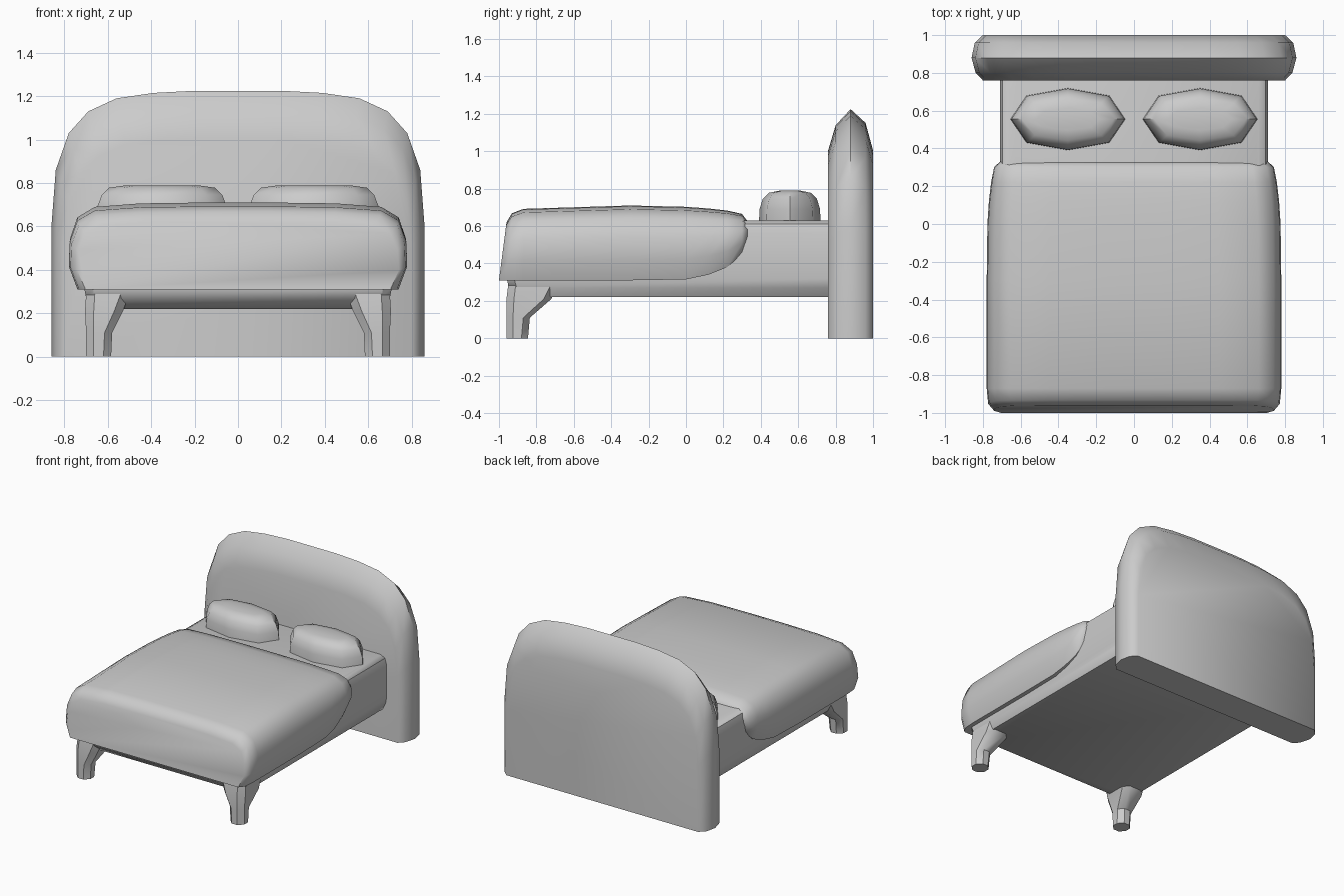
import bpy, bmesh, math

if "Cube" in bpy.data.objects:
    bpy.data.objects.remove(bpy.data.objects["Cube"])


def loft(name, rings, angle=40):
    """Skin a list of equal-length point rings and cap both ends."""
    bm = bmesh.new()
    loops = [[bm.verts.new(p) for p in ring] for ring in rings]
    n = len(loops[0])
    for a, b in zip(loops, loops[1:]):
        for i in range(n):
            j = (i + 1) % n
            bm.faces.new((a[i], a[j], b[j], b[i]))
    bm.faces.new(loops[0])
    bm.faces.new(loops[-1])
    bmesh.ops.recalc_face_normals(bm, faces=bm.faces)
    mesh = bpy.data.meshes.new(name)
    bm.to_mesh(mesh)
    bm.free()
    obj = bpy.data.objects.new(name, mesh)
    bpy.context.collection.objects.link(obj)
    bpy.ops.object.select_all(action='DESELECT')
    obj.select_set(True)
    bpy.context.view_layer.objects.active = obj
    bpy.ops.object.shade_smooth_by_angle(angle=math.radians(angle))
    return obj


def mirrored(half):
    """Right half profile, bottom to top, continued down the left side."""
    return half + [(-x, z) for x, z in reversed(half)]


def plan(x0, x1, y0, y1, c, z):
    """Rectangle with chamfered corners at height z."""
    return [(x0 + c, y0, z), (x1 - c, y0, z), (x1, y0 + c, z), (x1, y1 - c, z),
            (x1 - c, y1, z), (x0 + c, y1, z), (x0, y1 - c, z), (x0, y0 + c, z)]


# Headboard: arched outline lofted through its thickness, swelling in the middle
arch = mirrored([(.86, 0), (.86, .6), (.84, .86), (.78, 1.03), (.69, 1.13),
                 (.56, 1.19), (.39, 1.215), (.2, 1.225)])
loft("headboard", [[(x * sx, y, z * sz) for x, z in arch] for y, sx, sz in
                   [(.76, .93, .82), (.80, .975, .93), (.88, 1, 1),
                    (.96, .98, .94), (1.0, .93, .82)]], 50)

# Mattress and frame in one rounded block
loft("mattress_base", [plan(-x, x, y0, .84, c, z) for x, y0, c, z in
                       [(.675, -.89, .06, .22), (.70, -.945, .04, .27),
                        (.71, -.96, .04, .32), (.71, -.93, .04, .56),
                        (.695, -.90, .04, .61), (.66, -.88, .04, .63)]])

# Front legs flaring inward into the frame
for side, label in ((1, "right"), (-1, "left")):
    rings = [plan(.585, .70, -.96, -.845, .035, 0),
             plan(.58, .70, -.96, -.835, .035, .11),
             plan(.53, .705, -.96, -.72, .04, .21),
             plan(.50, .70, -.95, -.68, .04, .29)]
    loft("front_leg_" + label, [[(side * x, y, z) for x, y, z in r] for r in rings])

# Blanket: draped section along the bed, tapering to the mattress at its head end
drape = mirrored([(.74, 0), (.78, .28), (.775, .58), (.74, .83),
                  (.66, .95), (.45, .99), (.15, 1.0)])
stations = [  # y, slant, width scale, bottom z, top z
    (-1.0, .13, .95, .31, .62), (-.96, .08, .99, .31, .668),
    (-.87, 0, 1, .31, .692), (-.3, 0, 1, .31, .71), (0, 0, .995, .315, .703),
    (.12, 0, .985, .34, .694), (.22, 0, .97, .38, .683),
    (.30, 0, .95, .45, .665), (.33, 0, .91, .52, .625)]
loft("blanket", [[(x * sx, y + slant * (t * (z1 - z0)), z0 + t * (z1 - z0))
                  for x, t in drape] for y, slant, sx, z0, z1 in stations], 50)

# Pillows: eight-sided domes
outline = [(.305, 0), (.22, .125), (0, .165), (-.22, .125),
           (-.305, 0), (-.22, -.125), (0, -.165), (.22, -.125)]
for side, label in ((1, "right"), (-1, "left")):
    loft("pillow_" + label, [[(side * .35 + x * sx, .555 + y * sy, z) for x, y in outline]
                             for sx, sy, z in [(1, 1, .61), (.98, .98, .69), (.91, .88, .745),
                                               (.80, .68, .778), (.55, .35, .789)]], 50)
